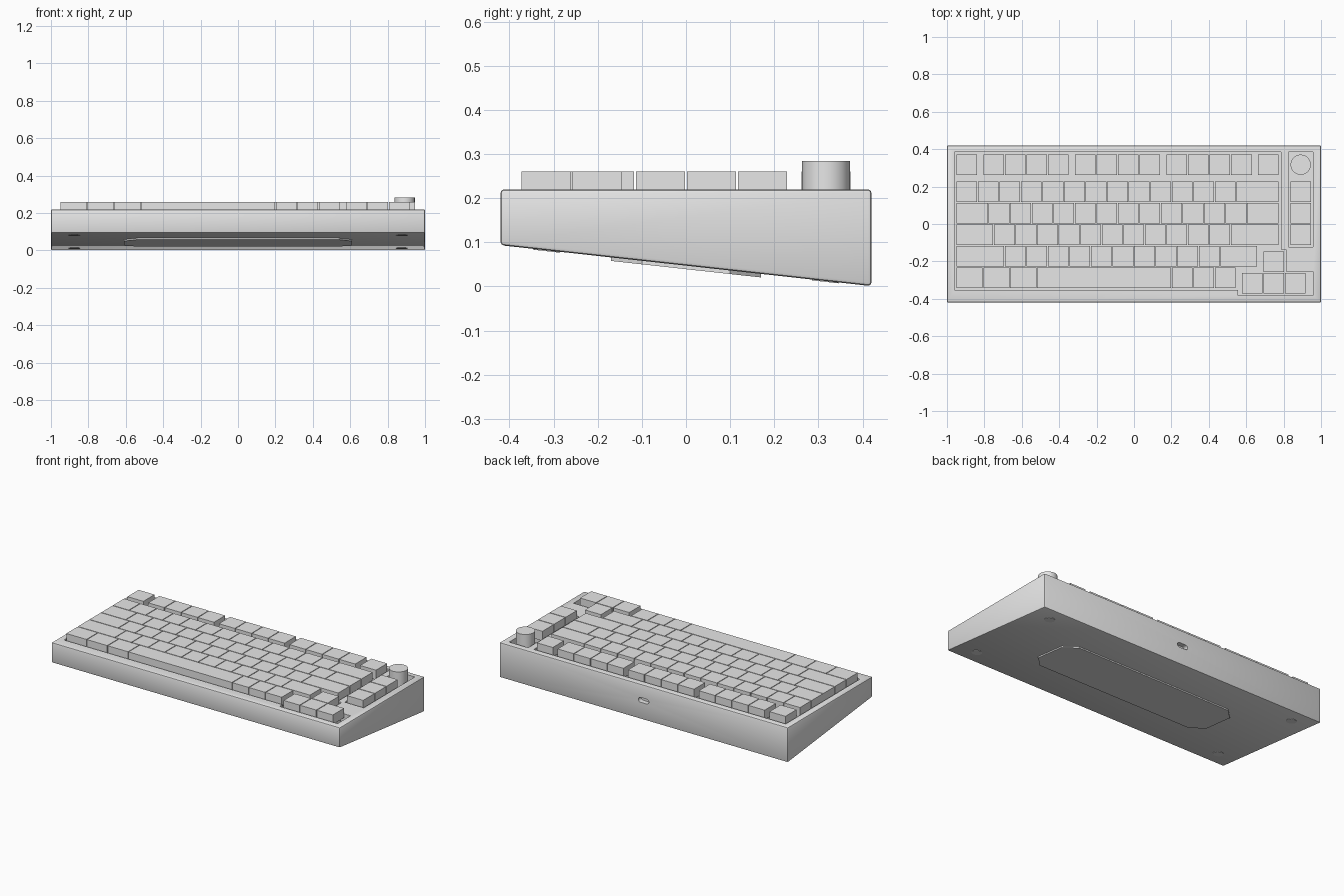
import bpy, bmesh, math
from mathutils import Matrix, Vector

if "Cube" in bpy.data.objects:
    bpy.data.objects.remove(bpy.data.objects["Cube"])

grey = bpy.data.materials.new("plain_grey")
grey.use_nodes = True
grey.diffuse_color = (0.8, 0.8, 0.8, 1)
grey.node_tree.nodes["Principled BSDF"].inputs["Base Color"].default_value = (0.8, 0.8, 0.8, 1)

U = 0.1152            # key pitch
GAP = 0.0045          # space between caps
LEFT = -0.952         # left edge of the key grid
TOP, PLATE = 0.22, 0.17
CAP_LOW, CAP_TOP = 0.2, 0.26
SLOPE = 0.11          # tilt of the underside


def under(y):
    return 0.001 + (0.42 - y) * SLOPE


def finish(name, bm):
    bmesh.ops.recalc_face_normals(bm, faces=bm.faces)
    mesh = bpy.data.meshes.new(name)
    bm.to_mesh(mesh)
    bm.free()
    mesh.materials.append(grey)
    obj = bpy.data.objects.new(name, mesh)
    bpy.context.collection.objects.link(obj)
    return obj


def add_prism(bm, outline, low, high):
    """Extrude an outline; low and high are functions of y."""
    bottom = [bm.verts.new((x, y, low(y))) for x, y in outline]
    top = [bm.verts.new((x, y, high(y))) for x, y in outline]
    bm.faces.new(bottom[::-1])
    bm.faces.new(top)
    for i in range(len(outline)):
        j = (i + 1) % len(outline)
        bm.faces.new((bottom[i], bottom[j], top[j], top[i]))


def rect(x0, x1, y0, y1):
    return [(x0, y0), (x1, y0), (x1, y1), (x0, y1)]


def prism(name, outline, low, high):
    bm = bmesh.new()
    add_prism(bm, outline, low, high)
    return finish(name, bm)


def circle(cx, cy, r, n=24):
    return [(cx + r * math.cos(math.tau * i / n), cy + r * math.sin(math.tau * i / n))
            for i in range(n)]


def flat(z):
    return lambda y: z


def smooth(obj):
    bpy.ops.object.select_all(action='DESELECT')
    obj.select_set(True)
    bpy.context.view_layer.objects.active = obj
    bpy.ops.object.shade_smooth_by_angle(angle=math.radians(35))


# Wedge-shaped case with softened edges
bm = bmesh.new()
add_prism(bm, rect(-1, 1, -0.42, 0.42), under, flat(TOP))
bmesh.ops.bevel(bm, geom=bm.edges[:], offset=0.008, segments=2, profile=0.5, affect='EDGES')
case = finish("case", bm)

# Openings: main key well, side column and rear port
main_well = [(-0.96, -0.352), (0.555, -0.352), (0.555, -0.381), (0.957, -0.381),
             (0.957, -0.253), (0.813, -0.253), (0.813, -0.136), (0.786, -0.136),
             (0.786, 0.384), (-0.96, 0.384)]
cutters = [
    prism("main_well_cutter", main_well, flat(PLATE), flat(0.3)),
    prism("column_well_cutter", rect(0.825, 0.957, -0.122, 0.384), flat(PLATE), flat(0.3)),
]
bm = bmesh.new()
port = [(sx * 0.022 + 0.015 * math.cos(a), 0.015 * math.sin(a))
        for sx, start in ((1, -90), (-1, 90))
        for a in (math.radians(start + 30 * i) for i in range(7))]
add_prism(bm, port, flat(-0.03), flat(0.03))
bm.transform(Matrix.Translation((0, 0.42, 0.122)) @ Matrix.Rotation(math.pi / 2, 4, 'X'))
cutters.append(finish("port_cutter", bm))

for cutter in cutters:
    cutter.hide_render = True
    mod = case.modifiers.new("cut", 'BOOLEAN')
    mod.operation = 'DIFFERENCE'
    mod.solver = 'EXACT'
    mod.object = cutter
    bpy.context.view_layer.objects.active = case
    bpy.ops.object.modifier_apply(modifier=mod.name)
for cutter in cutters:
    bpy.data.objects.remove(cutter)
smooth(case)


# Keys: each row is a start, a centre height and key widths in pitches
def key_row(name, start, cy, widths):
    caps, stems = bmesh.new(), bmesh.new()
    x, half = LEFT + start * U, (U - GAP) / 2
    for w in widths:
        x1 = x + abs(w) * U
        if w > 0:
            add_prism(caps, rect(x + GAP / 2, x1 - GAP / 2, cy - half, cy + half),
                      flat(CAP_LOW), flat(CAP_TOP))
            mid = (x + x1) / 2
            add_prism(stems, rect(mid - 0.042, mid + 0.042, cy - 0.042, cy + 0.042),
                      flat(PLATE - 0.002), flat(CAP_LOW + 0.002))
        x = x1
    finish(name + "_caps", caps)
    finish(name + "_switches", stems)


def row_y(n):
    return 0.1728 - n * U


GROUP = [-0.25] + [1] * 4      # a negative width is an empty space
key_row("function_row", 0, row_y(-1.25), [1] + GROUP * 3 + [-0.25, 1])
key_row("number_row", 0, row_y(0), [1] * 13 + [2])
key_row("upper_letter_row", 0, row_y(1), [1.5] + [1] * 12 + [1.5])
key_row("home_row", 0, row_y(2), [1.75] + [1] * 11 + [2.25])
key_row("lower_letter_row", 0, row_y(3), [2.25] + [1] * 10 + [1.75])
key_row("space_row", 0, row_y(4), [1.25] * 3 + [6.25] + [1] * 3)
key_row("up_arrow", 14.25, row_y(3.25), [1])
key_row("arrow_row", 13.25, row_y(4.25), [1] * 3)
for n, label in enumerate(("upper", "middle", "lower")):
    key_row("side_" + label, 15.5, row_y(n), [1])

# Rotary knob with a rounded rim
bm = bmesh.new()
add_prism(bm, circle(0.891, 0.317, 0.054, 48), flat(PLATE - 0.002), flat(0.284))
rim = [e for e in bm.edges if all(v.co.z > 0.28 for v in e.verts)]
bmesh.ops.bevel(bm, geom=rim, offset=0.006, segments=3, profile=0.5, affect='EDGES')
smooth(finish("knob", bm))

# Small screws on the key plate
screws = [(LEFT + s * U, 0.323) for s in (1.125, 5.375, 9.625, 13.875)]
screws += [(0.891, 0.248), (0.944, -0.307)]
for x, y in screws:
    prism("plate_screw", circle(x, y, 0.011, 16), flat(PLATE - 0.002), flat(PLATE + 0.006))

# Raised underside panel with clipped corners
hx, hy, c = 0.61, 0.17, 0.07
panel = [(hx, hy - c), (hx - c, hy), (c - hx, hy), (-hx, hy - c),
         (-hx, c - hy), (c - hx, -hy), (hx - c, -hy), (hx, c - hy)]
prism("underside_panel", panel, lambda y: under(y) - 0.008, lambda y: under(y) + 0.004)

# Round feet on the underside
for sx in (-1, 1):
    for sy in (-1, 1):
        prism("foot", circle(sx * 0.875, sy * 0.315, 0.03),
              lambda y: under(y) - 0.002, lambda y: under(y) + 0.004)
